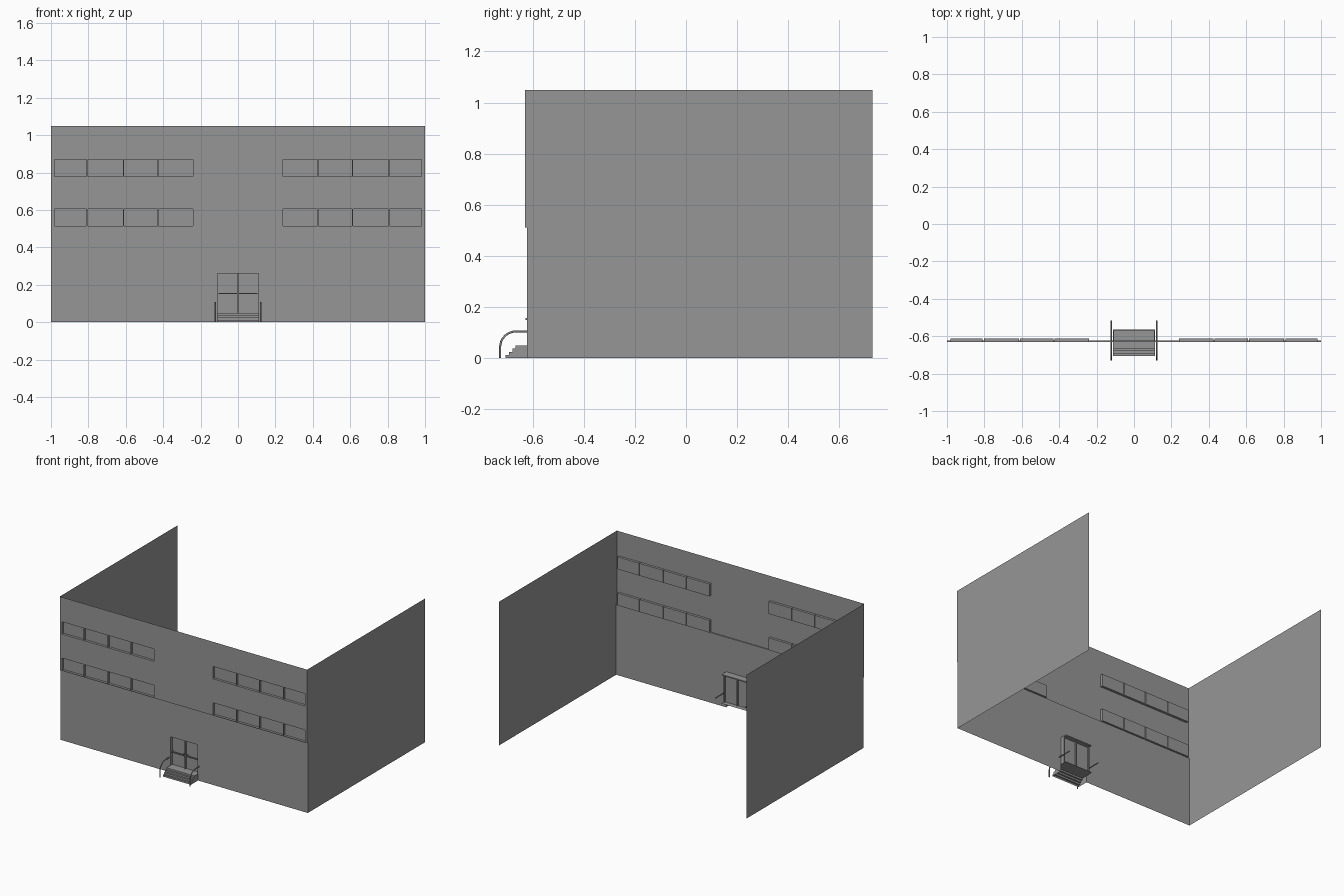
import bpy, bmesh, math
from mathutils import Vector

cube = bpy.data.objects.get("Cube")
if cube:
    bpy.data.objects.remove(cube, do_unlink=True)

grey = bpy.data.materials.new("plain grey")
grey.use_nodes = True
grey.diffuse_color = (0.305, 0.305, 0.305, 1)
grey.node_tree.nodes["Principled BSDF"].inputs["Base Color"].default_value = grey.diffuse_color

UPPER, LOWER, PANE, DOOR, BACK = -0.63, -0.622, -0.612, -0.6, 0.73
LEDGE, TOP, SILL, HEAD = 0.512, 1.05, 0.05, 0.26
HALF_DOOR = 0.11


def make(name, faces):
    """Build one mesh object from a list of polygons."""
    bm = bmesh.new()
    for pts in faces:
        bm.faces.new([bm.verts.new(p) for p in pts])
    bmesh.ops.remove_doubles(bm, verts=bm.verts, dist=0.0001)
    mesh = bpy.data.meshes.new(name)
    bm.to_mesh(mesh)
    bm.free()
    mesh.materials.append(grey)
    ob = bpy.data.objects.new(name, mesh)
    bpy.context.collection.objects.link(ob)
    return ob


def rect(x0, x1, z0, z1, y):
    return [(x0, y, z0), (x1, y, z0), (x1, y, z1), (x0, y, z1)]


def recess(x0, x1, z0, z1, front, back):
    """Pane set back from the wall, with its four reveals."""
    a, b = rect(x0, x1, z0, z1, front), rect(x0, x1, z0, z1, back)
    return [b] + [[a[i], a[i - 1], b[i - 1], b[i]] for i in range(4)]


def box(name, x, y, z):
    a, b = rect(*x, *z, y[0]), rect(*x, *z, y[1])
    sides = [[a[i], a[i - 1], b[i - 1], b[i]] for i in range(4)]
    return make(name, [a, b[::-1]] + sides)


# Upper front wall, with two rows of openings on either side
bays = [(0.24, 0.425), (0.43, 0.61), (0.615, 0.803), (0.809, 0.982)]
bays = [(-b, -a) for a, b in reversed(bays)] + bays
rows = [(0.515, 0.605), (0.78, 0.87)]
xs = sorted({-1, 1, *[x for bay in bays for x in bay]})
zs = sorted({LEDGE, TOP, *[z for row in rows for z in row]})
wall, windows = [], []
for x in zip(xs, xs[1:]):
    for z in zip(zs, zs[1:]):
        if x in bays and z in rows:
            windows += recess(*x, *z, UPPER, PANE)
        else:
            wall.append(rect(*x, *z, UPPER))
wall.append([(-1, UPPER, LEDGE), (-1, LOWER, LEDGE), (1, LOWER, LEDGE), (1, UPPER, LEDGE)])
make("upper_wall", wall)
make("windows", windows)

# Lower front wall around the entrance
make("lower_wall", [rect(-1, -HALF_DOOR, 0, LEDGE, LOWER),
                    rect(HALF_DOOR, 1, 0, LEDGE, LOWER),
                    rect(-HALF_DOOR, HALF_DOOR, HEAD, LEDGE, LOWER)])

# Open-backed side walls
for side, x in (("left", 1), ("right", -1)):
    make(side + "_wall", [[(x, LOWER, 0), (x, BACK, 0), (x, BACK, TOP),
                           (x, UPPER, TOP), (x, UPPER, LEDGE), (x, LOWER, LEDGE)]])

# Entrance doors, frame and push bars
make("doors", recess(-HALF_DOOR, HALF_DOOR, SILL, HEAD, LOWER, DOOR))
box("lintel", (-HALF_DOOR, HALF_DOOR), (DOOR, -0.57), (HEAD - 0.008, HEAD))
box("centre_post", (-0.004, 0.004), (-0.612, -0.59), (SILL, HEAD))
for side, s in (("left", 1), ("right", -1)):
    box(side + "_jamb", (s * HALF_DOOR, s * 0.102), (DOOR, -0.59), (SILL, HEAD))
    box(side + "_push_bar", (s * 0.004, s * 0.105), (-0.628, -0.62), (0.15, 0.157))
    for x in (0.012, 0.1):
        box(side + "_bar_bracket", (s * x, s * (x + 0.004)), (-0.62, DOOR), (0.151, 0.156))

# Steps and landing, open underneath
count, rise, going, start = 4, SILL / 4, 0.013, -0.705
outline = []
for i in range(count):
    y = start + i * going
    outline += [(y, i * rise), (y, (i + 1) * rise)]
outline.append((-0.565, SILL))
W = 0.113
steps = [[(-W, *a), (W, *a), (W, *b), (-W, *b)] for a, b in zip(outline, outline[1:])]
for x in (-W, W):
    steps.append([(x, *p) for p in outline] + [(x, LOWER, SILL), (x, LOWER, 0)])
    steps[-1].pop(-3)
make("steps", steps)

# Curved handrails running through the wall
R, Y0, H = 0.062, -0.727, 0.105
bend = [(Y0 + R - R * math.cos(t), H - R + R * math.sin(t))
        for t in [math.pi / 2 * i / 8 for i in range(9)]]
path = [(Y0, 0)] + bend + [(-0.515, H)]
for side, x in (("left", 0.122), ("right", -0.122)):
    curve = bpy.data.curves.new(side + "_handrail", "CURVE")
    curve.dimensions = "3D"
    curve.bevel_depth = 0.004
    curve.bevel_resolution = 2
    curve.use_fill_caps = True
    spline = curve.splines.new("POLY")
    spline.points.add(len(path) - 1)
    for point, (y, z) in zip(spline.points, path):
        point.co = (x, y, z, 1)
    curve.materials.append(grey)
    bpy.context.collection.objects.link(bpy.data.objects.new(side + "_handrail", curve))
